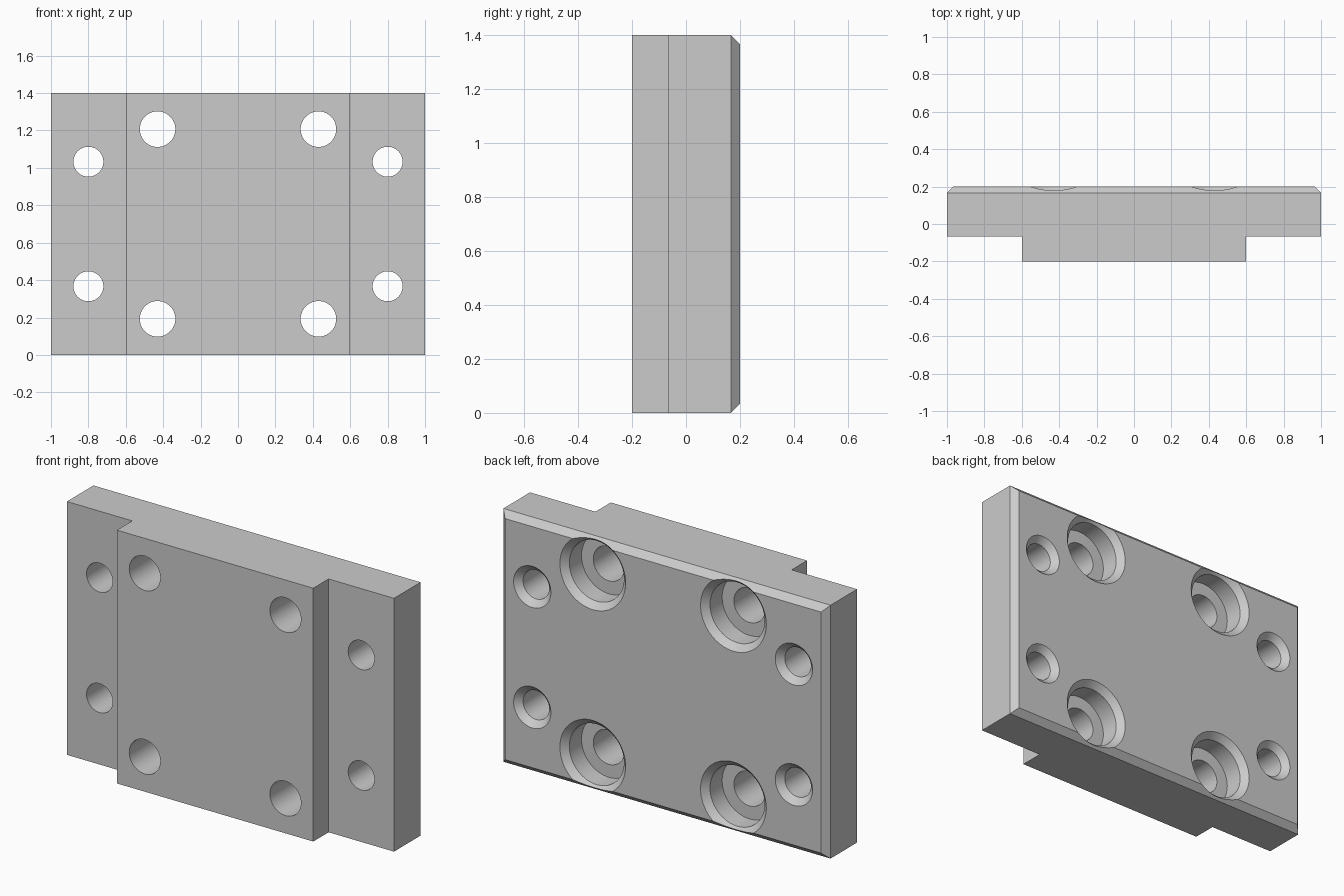
import bpy, bmesh, math

if "Cube" in bpy.data.objects:
    bpy.data.objects.remove(bpy.data.objects["Cube"], do_unlink=True)

HEIGHT, MID = 1.4, 0.7
BACK, FRONT, STEP = 0.2, -0.2, -0.066
CHAMFER = 0.034
SEGMENTS = 64

grey = bpy.data.materials.new("machined_grey")
grey.use_nodes = True
color = (0.6, 0.6, 0.6, 1)
grey.diffuse_color = color
grey.node_tree.nodes["Principled BSDF"].inputs["Base Color"].default_value = color


def make_object(name, bm):
    bmesh.ops.recalc_face_normals(bm, faces=bm.faces[:])
    mesh = bpy.data.meshes.new(name)
    bm.to_mesh(mesh)
    bm.free()
    obj = bpy.data.objects.new(name, mesh)
    bpy.context.collection.objects.link(obj)
    mesh.materials.append(grey)
    return obj


def add_lathe(bm, x, z, profile):
    """Closed turned solid along y from (radius, y) pairs."""
    rings = []
    for r, y in profile:
        angles = [2 * math.pi * i / SEGMENTS for i in range(SEGMENTS)]
        rings.append([bm.verts.new((x + r * math.cos(a), y, z + r * math.sin(a)))
                      for a in angles])
    for a, b in zip(rings, rings[1:]):
        for i in range(SEGMENTS):
            j = (i + 1) % SEGMENTS
            bm.faces.new((a[i], a[j], b[j], b[i]))
    bm.faces.new(rings[0])
    bm.faces.new(rings[-1])


# Stepped plate: T-shaped section extruded upward
bm = bmesh.new()
half = [(0.6, FRONT), (0.6, STEP), (1, STEP), (1, BACK)]
section = half + [(-x, y) for x, y in reversed(half)]
base = bm.faces.new([bm.verts.new((x, y, 0)) for x, y in section])
top = bmesh.ops.extrude_face_region(bm, geom=[base])["geom"]
bmesh.ops.translate(bm, vec=(0, 0, HEIGHT),
                    verts=[g for g in top if isinstance(g, bmesh.types.BMVert)])

# Chamfer around the back face
rim = [e for e in bm.edges if all(abs(v.co.y - BACK) < 1e-4 for v in e.verts)]
bmesh.ops.bevel(bm, geom=rim, offset=CHAMFER, segments=1, affect='EDGES')
plate = make_object("mounting_plate", bm)

# Countersunk and counterbored holes, mirrored on both axes
EXTRA = 0.02
small = [(0.08, FRONT - 0.1), (0.08, BACK - CHAMFER),
         (0.08 + CHAMFER + EXTRA, BACK + EXTRA)]
large = [(0.095, FRONT - 0.1), (0.095, BACK - 0.14), (0.167, BACK - 0.14),
         (0.167, BACK - CHAMFER), (0.167 + CHAMFER + EXTRA, BACK + EXTRA)]
bm = bmesh.new()
for sx in (-1, 1):
    for sz in (-1, 1):
        add_lathe(bm, sx * 0.8, MID + sz * 0.333, small)
        add_lathe(bm, sx * 0.43, MID + sz * 0.507, large)
cutter = make_object("hole_cutter", bm)
cutter.hide_render = True

cut = plate.modifiers.new("holes", 'BOOLEAN')
cut.operation = 'DIFFERENCE'
cut.solver = 'EXACT'
cut.object = cutter

# Bake the cut and shade the bores smoothly
bpy.ops.object.select_all(action='DESELECT')
plate.select_set(True)
bpy.context.view_layer.objects.active = plate
bpy.ops.object.modifier_apply(modifier=cut.name)
bpy.data.objects.remove(cutter, do_unlink=True)
bpy.ops.object.shade_smooth_by_angle(angle=math.radians(30))
